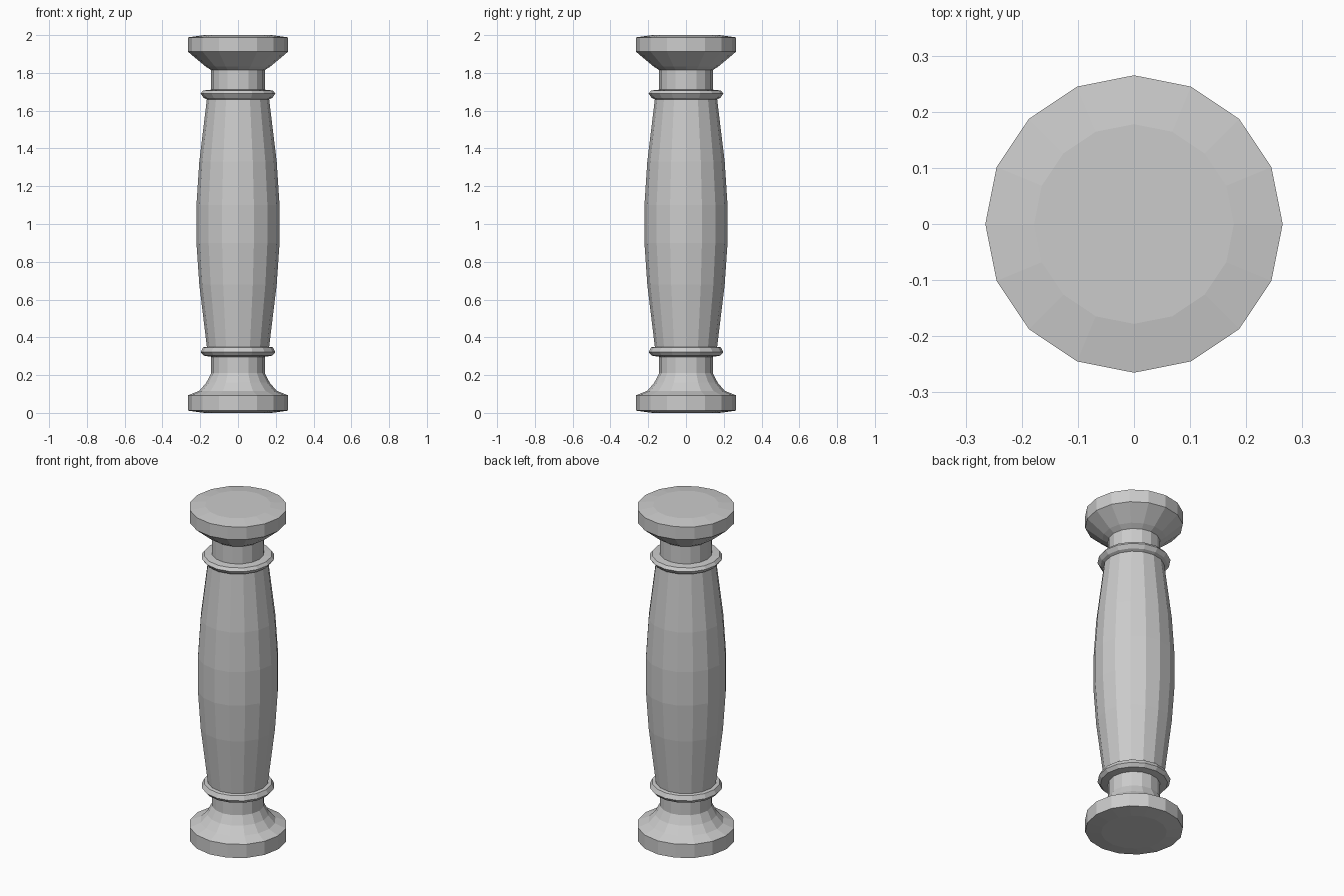
import bpy, bmesh
from math import cos, sin, tau

if "Cube" in bpy.data.objects:
    bpy.data.objects.remove(bpy.data.objects["Cube"])

SIDES = 16


def lathe(name, profile):
    """Revolve (radius, height) points into a closed, flat-faced solid."""
    bm = bmesh.new()
    rings = [[bm.verts.new((r * cos(tau * i / SIDES), r * sin(tau * i / SIDES), z))
              for i in range(SIDES)] for r, z in profile]
    for low, high in zip(rings, rings[1:]):
        for i in range(SIDES):
            j = (i + 1) % SIDES
            bm.faces.new((low[i], low[j], high[j], high[i]))
    bm.faces.new(rings[0][::-1])
    bm.faces.new(rings[-1])
    mesh = bpy.data.meshes.new(name)
    bm.to_mesh(mesh)
    bm.free()
    obj = bpy.data.objects.new(name, mesh)
    bpy.context.collection.objects.link(obj)
    return obj


# Foot with a concave sweep up to the neck
base = [(0.178, 0.0), (0.265, 0.012), (0.265, 0.093), (0.205, 0.117),
        (0.168, 0.16), (0.142, 0.21), (0.142, 0.297)]
# Lower moulding ring
lower_ring = [(0.182, 0.303), (0.198, 0.322), (0.185, 0.347)]
# Bulging shaft
shaft = [(0.165, 0.35), (0.205, 0.68), (0.22, 0.9),
         (0.22, 1.1), (0.205, 1.33), (0.165, 1.66)]
# Upper moulding ring
upper_ring = [(0.182, 1.668), (0.198, 1.69), (0.185, 1.707)]
# Neck and flared capital
capital = [(0.142, 1.711), (0.142, 1.815), (0.172, 1.834), (0.265, 1.912),
           (0.265, 1.988), (0.178, 2.0)]

# One continuous watertight column
lathe("column", base + lower_ring + shaft + upper_ring + capital)
